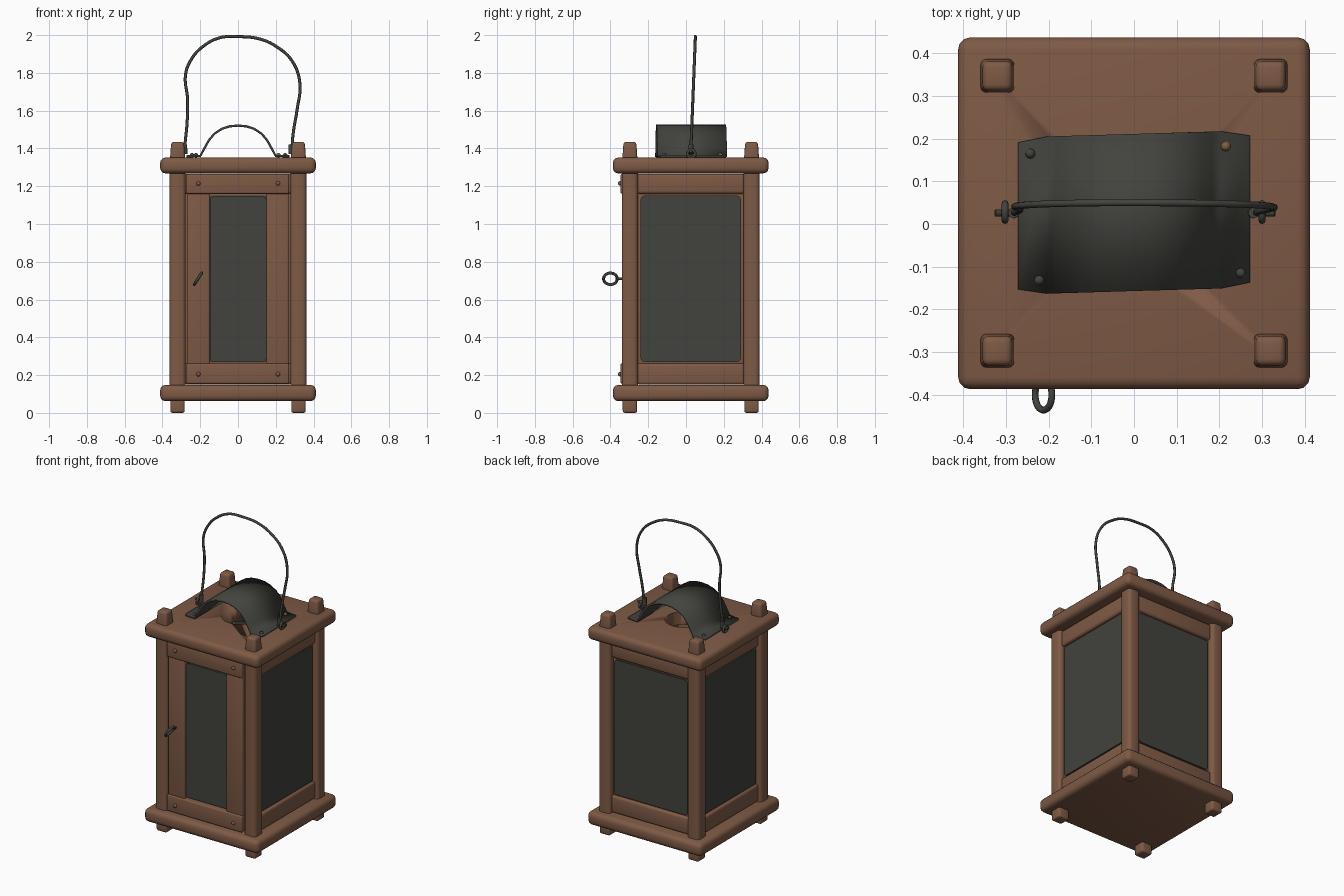
import bpy, bmesh, math
from mathutils import Matrix, Vector

if "Cube" in bpy.data.objects:
    bpy.data.objects.remove(bpy.data.objects["Cube"], do_unlink=True)


def material(name, color):
    m = bpy.data.materials.new(name)
    m.use_nodes = True
    m.diffuse_color = (*color, 1)
    m.node_tree.nodes["Principled BSDF"].inputs["Base Color"].default_value = (*color, 1)
    return m


WOOD = material("brown wood", (0.21, 0.102, 0.06))
IRON = material("dark iron", (0.055, 0.057, 0.047))
PANE = material("dark pane", (0.054, 0.056, 0.047))
BRASS = material("dull brass", (0.2, 0.12, 0.045))
CY = 0.025  # middle of the lantern body


def finish(name, bm, mat):
    mesh = bpy.data.meshes.new(name)
    bmesh.ops.recalc_face_normals(bm, faces=bm.faces)
    bm.to_mesh(mesh)
    bm.free()
    mesh.materials.append(mat)
    ob = bpy.data.objects.new(name, mesh)
    bpy.context.collection.objects.link(ob)
    bpy.ops.object.select_all(action="DESELECT")
    bpy.context.view_layer.objects.active = ob
    ob.select_set(True)
    bpy.ops.object.shade_smooth_by_angle(angle=math.radians(40))
    return ob


def box(name, mat, x, y, z, bevel=0.01, turn=0, taper=1, axis=None):
    """Bevelled box from ranges, turned about the body's middle line."""
    bm = bmesh.new()
    bmesh.ops.create_cube(bm, size=1)
    lo, hi = Vector((x[0], y[0], z[0])), Vector((x[1], y[1], z[1]))
    size = hi - lo
    for v in bm.verts:
        k = taper if v.co.z > 0 else 1
        offset = Vector((v.co.x * k * size.x, v.co.y * k * size.y, v.co.z * size.z))
        v.co = (lo + hi) / 2 + offset
    edges = bm.edges[:]
    if axis is not None:  # round only the edges running along one axis
        edges = [e for e in edges
                 if abs((e.verts[0].co - e.verts[1].co).normalized()[axis]) > 0.9]
    bmesh.ops.bevel(bm, geom=edges, offset=bevel, segments=3, profile=0.5, affect="EDGES")
    bm.transform(Matrix.Translation((0, CY, 0)) @ Matrix.Rotation(turn, 4, "Z"))
    return finish(name, bm, mat)


def wire(name, points, radius, cyclic=False):
    cu = bpy.data.curves.new(name, "CURVE")
    cu.dimensions = "3D"
    cu.bevel_depth = radius
    cu.bevel_resolution = 2
    cu.resolution_u = 6
    cu.use_fill_caps = True
    sp = cu.splines.new("BEZIER")
    sp.bezier_points.add(len(points) - 1)
    for p, co in zip(sp.bezier_points, points):
        p.co = co
        p.handle_left_type = p.handle_right_type = "AUTO"
    sp.use_cyclic_u = cyclic
    cu.materials.append(IRON)
    ob = bpy.data.objects.new(name, cu)
    bpy.context.collection.objects.link(ob)


def ring(name, center, u, v, radius, thick):
    c, u, v = Vector(center), Vector(u).normalized(), Vector(v).normalized()
    pts = [c + radius * (u * math.cos(a) + v * math.sin(a))
           for a in (i * math.tau / 10 for i in range(10))]
    wire(name, pts, thick, True)


def nail(name, loc, mat):
    bm = bmesh.new()
    bmesh.ops.create_uvsphere(bm, u_segments=10, v_segments=6, radius=0.012)
    bm.transform(Matrix.Translation(loc))
    finish(name, bm, mat)


def span(center, radius):
    return center - radius, center + radius


# Base and roof boards
half = 0.412
box("base_board", WOOD, (-half, half), (-half, half), (0.062, 0.148), 0.028)
roof = box("roof_board", WOOD, (-half, half), (-half, half), (1.268, 1.352), 0.028)

# Smoke hole in the roof
bm = bmesh.new()
bmesh.ops.create_cone(bm, cap_ends=True, segments=32, radius1=0.11, radius2=0.11, depth=0.4,
                      matrix=Matrix.Translation((0, CY, 1.3)))
cutter = finish("smoke_hole_cutter", bm, WOOD)
cutter.hide_render = True
mod = roof.modifiers.new("smoke hole", "BOOLEAN")
mod.operation = "DIFFERENCE"
mod.object = cutter
bpy.context.view_layer.objects.active = roof
bpy.ops.object.modifier_apply(modifier=mod.name)
bpy.data.objects.remove(cutter, do_unlink=True)

# Corner posts with feet and peg caps
for sx, side in ((-1, "right"), (1, "left")):
    for sy, end in ((-1, "front"), (1, "back")):
        px, py = sx * 0.32, sy * 0.322
        tag = end + "_" + side
        box(tag + "_post", WOOD, span(px, 0.043), span(py, 0.043), (0.14, 1.28), 0.022, axis=2)
        box(tag + "_foot", WOOD, span(px, 0.038), span(py, 0.038), (0, 0.08), 0.012)
        box(tag + "_cap", WOOD, span(px, 0.041), span(py, 0.041), (1.33, 1.435), 0.014, taper=0.82)

# Glazed walls on both sides and the back
for name, turn in (("left", math.pi / 2), ("back", math.pi), ("right", -math.pi / 2)):
    box(name + "_top_rail", WOOD, (-0.285, 0.285), (-0.345, -0.29), (1.16, 1.266), 0.015, turn)
    box(name + "_bottom_rail", WOOD, (-0.285, 0.285), (-0.345, -0.29), (0.15, 0.262), 0.015, turn)
    box(name + "_backing", WOOD, (-0.285, 0.285), (-0.326, -0.312), (0.25, 1.17), 0.003, turn)
    box(name + "_pane", PANE, (-0.265, 0.265), (-0.336, -0.31), (0.27, 1.15), 0.02, turn, axis=1)

# Front door
front = -0.362
box("door_top_rail", WOOD, (-0.273, 0.27), (front - 0.01, -0.32), (1.16, 1.264), 0.008)
box("door_bottom_rail", WOOD, (-0.273, 0.27), (front - 0.01, -0.32), (0.155, 0.262), 0.008)
box("door_right_stile", WOOD, (-0.27, -0.15), (front, -0.32), (0.2, 1.2), 0.008)
box("door_left_stile", WOOD, (0.15, 0.268), (front, -0.32), (0.2, 1.2), 0.008)
box("door_pane", PANE, (-0.148, 0.15), (-0.35, -0.325), (0.27, 1.145), 0.018, axis=1)
for x in (-0.21, 0.212):
    for z in (0.205, 1.215):
        nail("door_nail", (x, front - 0.012 + CY, z), WOOD)

# Door pull ring
ring("door_pull", (-0.212, -0.4, 0.71), (0, 1, 0), (0.045, 0, 0.07), 0.036, 0.008)
wire("door_pull_stem", [(-0.212, -0.37, 0.71), (-0.212, -0.33, 0.71)], 0.007)

# Bent sheet heat shield
curve = [(0.272, 1.358), (0.2, 1.36), (0.178, 1.4), (0.155, 1.442), (0.125, 1.478),
         (0.085, 1.504), (0.045, 1.517)]
profile = [(-x, z) for x, z in curve] + [(0, 1.521)] + curve[::-1]
bm = bmesh.new()
rows = []
for i, (x, z) in enumerate(profile):
    cut = 0.012 if i in (0, len(profile) - 1) else 0
    rows.append([bm.verts.new((x, y + 0.03 * x, z)) for y in (-0.157 + cut, 0.211 - cut)])
for a, b in zip(rows, rows[1:]):
    bm.faces.new((a[0], b[0], b[1], a[1]))
shield = finish("heat_shield", bm, IRON)
thick = shield.modifiers.new("thickness", "SOLIDIFY")
thick.thickness = 0.012
thick.offset = 0
for x, y, m in ((-0.243, 0.165, IRON), (0.215, 0.182, BRASS),
                (-0.222, -0.132, IRON), (0.25, -0.115, IRON)):
    nail("shield_nail", (x, y, 1.364), m)

# Wire carrying handle, hooked through two eyelets
path = [(-0.325, 1.385), (-0.285, 1.375), (-0.28, 1.43), (-0.27, 1.53), (-0.267, 1.66),
        (-0.278, 1.79), (-0.245, 1.875), (-0.185, 1.94), (-0.1, 1.985), (0, 1.992),
        (0.12, 1.978), (0.21, 1.935), (0.285, 1.865), (0.327, 1.75), (0.312, 1.6),
        (0.295, 1.5), (0.288, 1.43), (0.29, 1.375), (0.33, 1.385)]
wire("handle", [(x, 0.026 + 0.024 * max(0, z - 1.4) / 0.6, z) for x, z in path], 0.008)
for x, side in ((-0.302, "right"), (0.3, "left")):
    ring(side + "_eyelet", (x, 0.028, 1.372), (0, 1, 0), (0, 0, 1), 0.02, 0.008)
    wire(side + "_handle_wrap", [(x * 0.93, 0.026, 1.37), (x * 0.935, 0.026, 1.42)], 0.013)
